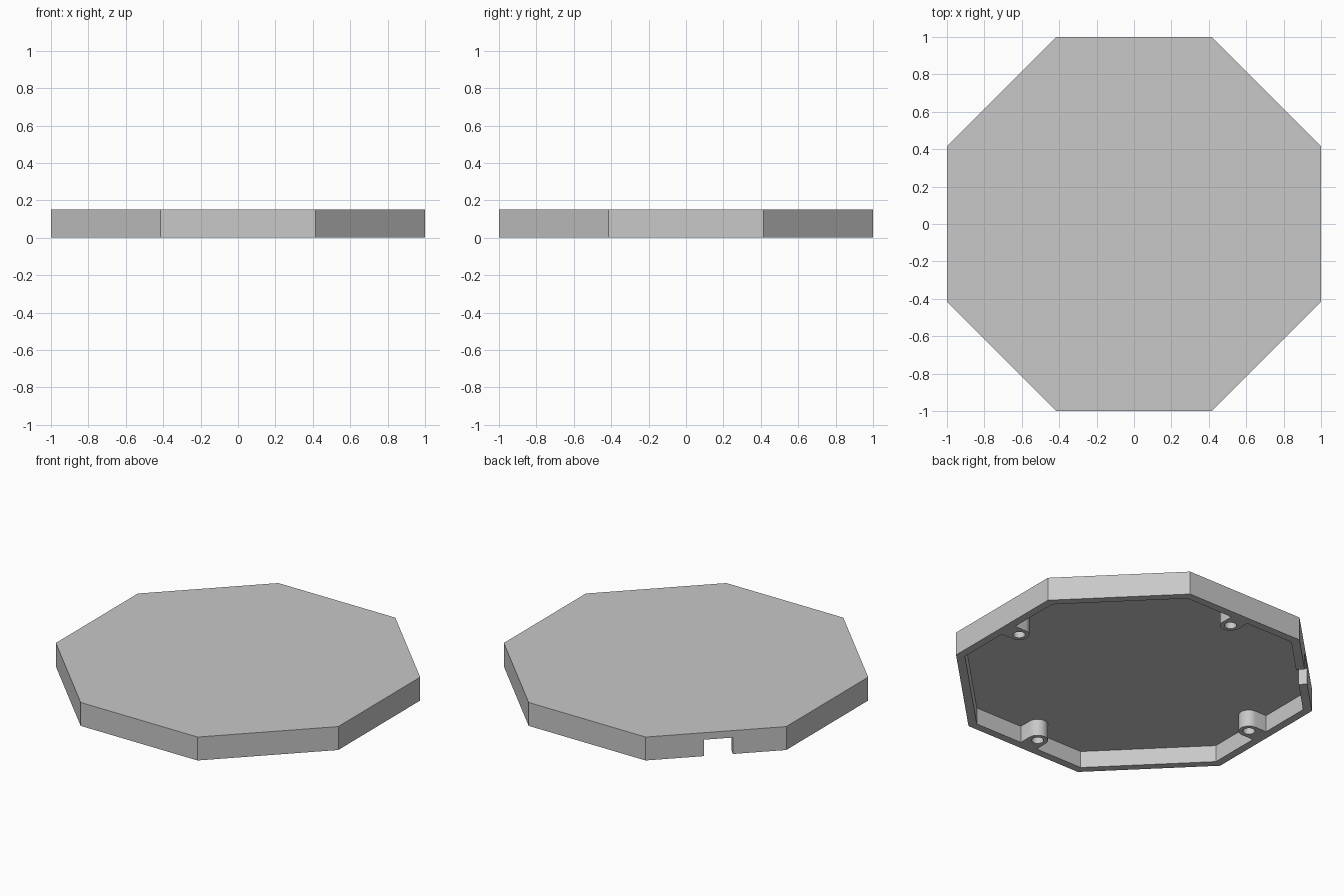
import bpy
import bmesh
from math import cos, sin, pi, tan
from mathutils import Matrix, Vector

HEIGHT = 0.15
WALL = 0.05
FLOOR = 0.107          # underside of the top plate
BOSS_POS = 0.87
BOSS_R = 0.06
HOLE_R = 0.035
BELOW = -0.05          # cutters start under the rim

if "Cube" in bpy.data.objects:
    bpy.data.objects.remove(bpy.data.objects["Cube"], do_unlink=True)

grey = bpy.data.materials.new("plain_grey")
grey.use_nodes = True
grey.diffuse_color = (0.58, 0.58, 0.58, 1)
grey.node_tree.nodes["Principled BSDF"].inputs["Base Color"].default_value = grey.diffuse_color


def prism(name, outline, z0, z1):
    """Extrude a flat counter-clockwise outline from z0 to z1."""
    bm = bmesh.new()
    face = bm.faces.new([bm.verts.new((p[0], p[1], z0)) for p in outline])
    new = bmesh.ops.extrude_face_region(bm, geom=[face])["geom"]
    bmesh.ops.translate(bm, vec=(0, 0, z1 - z0),
                        verts=[v for v in new if isinstance(v, bmesh.types.BMVert)])
    bmesh.ops.recalc_face_normals(bm, faces=bm.faces)
    mesh = bpy.data.meshes.new(name)
    bm.to_mesh(mesh)
    bm.free()
    mesh.materials.append(grey)
    obj = bpy.data.objects.new(name, mesh)
    bpy.context.collection.objects.link(obj)
    return obj


def circle(cx, cy, r, n=32):
    return [(cx + r * cos(2 * pi * i / n), cy + r * sin(2 * pi * i / n)) for i in range(n)]


def octagon(apothem):
    r = apothem / cos(pi / 8)
    return [(r * cos(pi / 8 + i * pi / 4), r * sin(pi / 8 + i * pi / 4)) for i in range(8)]


def cavity_outline():
    """Inner octagon with a rounded screw boss biting in on each main side."""
    a = 1 - WALL
    half = a * tan(pi / 8)
    arc = [(BOSS_POS - BOSS_R * cos(t), BOSS_R * sin(t))
           for t in (-pi / 2 + pi * i / 16 for i in range(17))]
    side = [(a, -half), (a, -BOSS_R)] + arc + [(a, BOSS_R), (a, half)]
    points = []
    for k in range(4):
        turn = Matrix.Rotation(k * pi / 2, 2)
        points += [turn @ Vector(p) for p in side]
    return points


# Octagonal lid
lid = prism("octagonal_lid", octagon(1), 0, HEIGHT)

# Hollow underside with four bosses
cutters = [prism("cavity_cutter", cavity_outline(), BELOW, FLOOR)]

# Screw holes in the bosses
for k in range(4):
    x, y = BOSS_POS * cos(k * pi / 2), BOSS_POS * sin(k * pi / 2)
    cutters.append(prism("screw_hole_cutter", circle(x, y, HOLE_R), BELOW, 0.1))

# Cable notch in the back diagonal wall
notch = [(0.9, -0.07), (1.1, -0.07), (1.1, 0.10), (0.9, 0.10)]
turn = Matrix.Rotation(3 * pi / 4, 2)
cutters.append(prism("cable_notch_cutter", [turn @ Vector(p) for p in notch], BELOW, 0.105))

# Cut everything, then remove the cutters
bpy.ops.object.select_all(action="DESELECT")
lid.select_set(True)
bpy.context.view_layer.objects.active = lid
for cutter in cutters:
    cutter.hide_render = True
    mod = lid.modifiers.new(cutter.name, "BOOLEAN")
    mod.operation = "DIFFERENCE"
    mod.solver = "EXACT"
    mod.object = cutter
    bpy.ops.object.modifier_apply(modifier=mod.name)
    bpy.data.objects.remove(cutter, do_unlink=True)

bpy.ops.object.shade_smooth_by_angle(angle=pi / 6)
